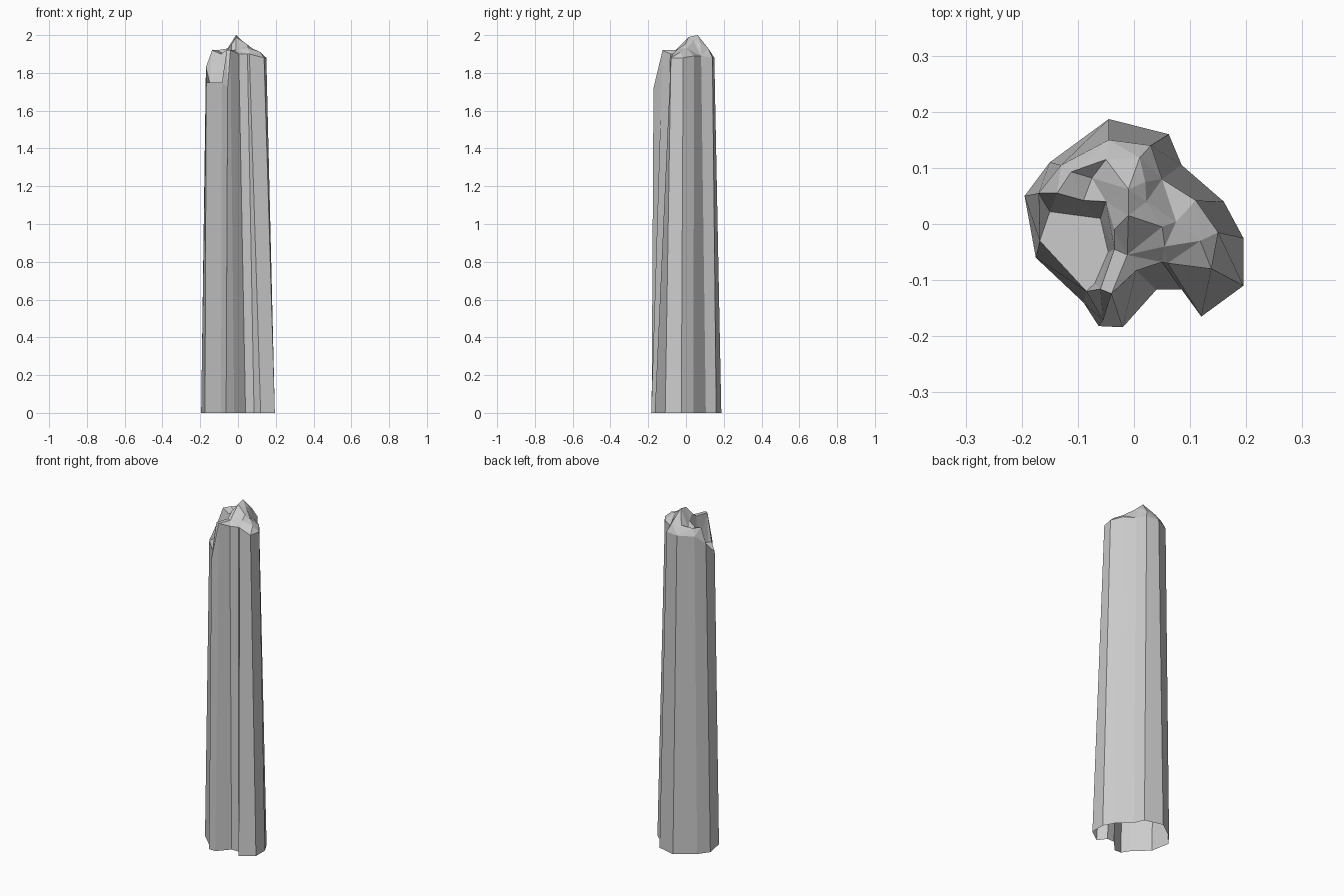
import bpy, bmesh
from mathutils import Vector
from mathutils.geometry import delaunay_2d_cdt

# Fluted outline on the ground, counter-clockwise from the right
base = [(.195, -.025), (.16, .04), (.085, .105), (.062, .16), (-.045, .187),
        (-.15, .11), (-.195, .05), (-.175, -.06), (-.09, -.14), (-.063, -.182),
        (-.02, -.184), (.04, -.117), (.085, -.117), (.12, -.165), (.195, -.11)]

# Matching tapered rim under the broken crown
rim = [(.15, -.015, 1.88), (.11, .042, 1.89), (.05, .08, 1.89), (.03, .14, 1.88),
       (-.045, .15, 1.88), (-.13, .105, 1.88), (-.17, .055, 1.83), (-.168, -.03, 1.75),
       (-.085, -.12, 1.75), (-.055, -.172, 1.72), (-.04, -.124, 1.92), (.004, -.083, 1.90),
       (.05, -.068, 1.90), (.06, -.07, 1.90), (.138, -.08, 1.88)]

# Foot and top of the step behind the low ledge
foot = [(-.07, -.106, 1.75), (-.046, -.05, 1.75), (-.06, .01, 1.75), (-.15, .022, 1.75)]
step = [(-.06, -.116, 1.92), (-.035, -.045, 1.92), (-.05, .04, 1.93), (-.09, .042, 1.90),
        (-.137, .055, 1.92)]

# Jagged peaks of the crown
peaks = [(-.012, -.055, 1.92), (-.035, -.01, 1.95), (-.01, .015, 1.99), (-.01, .062, 2.0),
         (.02, .075, 1.96), (.01, .118, 1.93), (-.05, .115, 1.93), (-.075, .082, 1.90),
         (-.112, .093, 1.92), (.022, .04, 1.97), (.075, .004, 1.93), (.05, -.005, 1.95),
         (.055, -.04, 1.93), (.118, -.03, 1.91)]

crown = [Vector(p) for p in rim + foot + step + peaks]
n = len(rim)
f, s = n, n + len(foot)
edges = [(i, (i + 1) % n) for i in range(n)]
edges += [(f + i, f + i + 1) for i in range(len(foot) - 1)]
edges += [(s + i, s + i + 1) for i in range(len(step) - 1)]

# Triangulate the crown as a height field inside the rim
out = delaunay_2d_cdt([p.xy for p in crown], edges, [], 1, 1e-5)
flat, tris, source = out[0], out[2], out[3]

bm = bmesh.new()
verts = []
for p, src in zip(flat, source):
    q = crown[src[0]] if src else min(crown, key=lambda c: (c.xy - p).length)
    verts.append(bm.verts.new((p.x, p.y, q.z)))
for t in tris:
    bm.faces.new([verts[i] for i in t])

# Shaft walls, left open underneath
lookup = {i: v for v, src in zip(verts, source) for i in src}
low = [bm.verts.new((x, y, 0)) for x, y in base]
for i in range(n):
    j = (i + 1) % n
    bm.faces.new((low[i], low[j], lookup[j], lookup[i]))
bmesh.ops.recalc_face_normals(bm, faces=bm.faces)

mesh = bpy.data.meshes.new("broken_pillar")
bm.to_mesh(mesh)
bm.free()
bpy.context.collection.objects.link(bpy.data.objects.new("broken_pillar", mesh))
